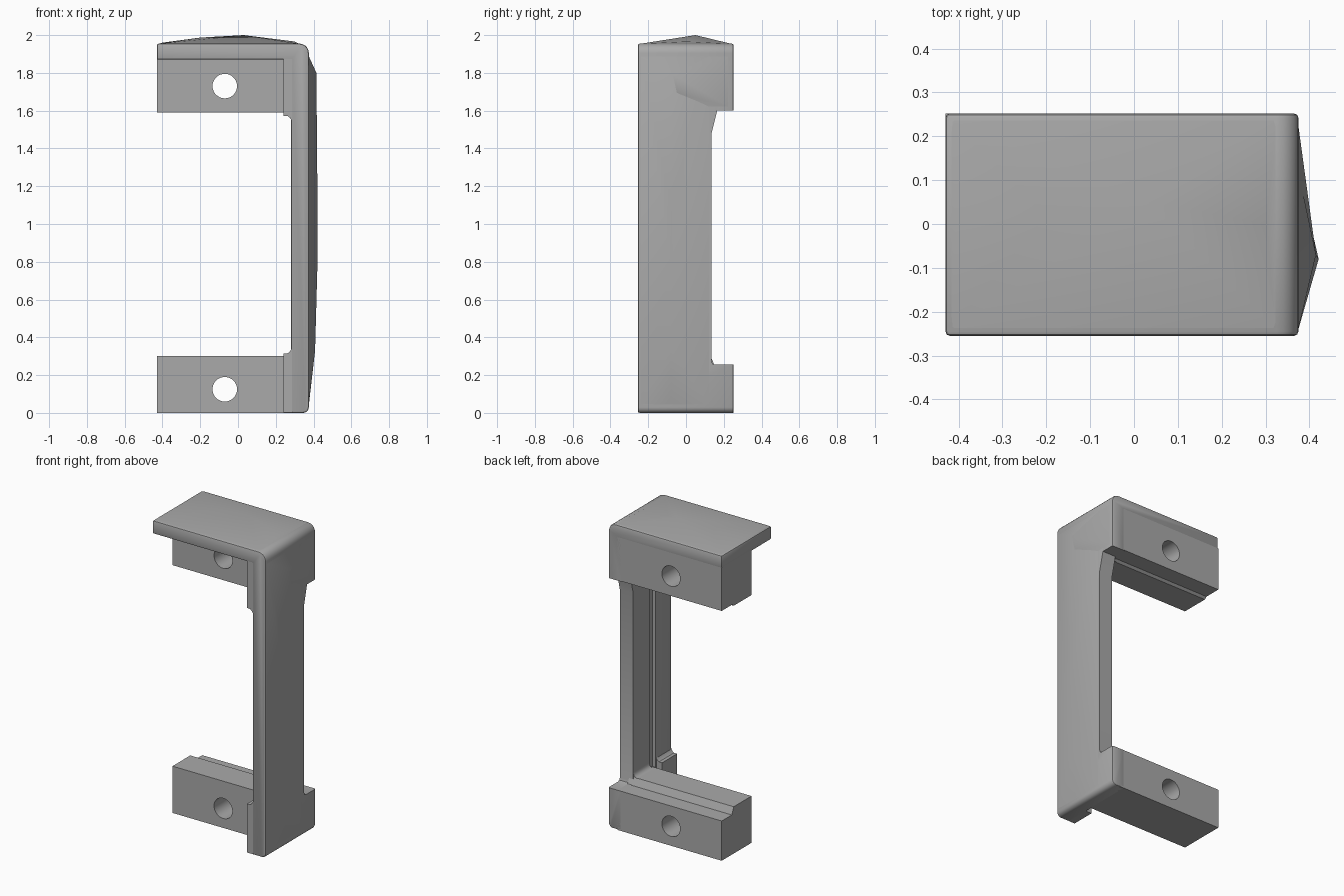
import bpy
import bmesh
import math

cube = bpy.data.objects.get("Cube")
if cube:
    bpy.data.objects.remove(cube, do_unlink=True)

GREY = (0.4, 0.4, 0.4, 1.0)
grey = bpy.data.materials.new("plain grey")
grey.use_nodes = True
grey.diffuse_color = GREY
grey.node_tree.nodes["Principled BSDF"].inputs["Base Color"].default_value = GREY


def finish(name, bm):
    bmesh.ops.recalc_face_normals(bm, faces=bm.faces)
    mesh = bpy.data.meshes.new(name)
    bm.to_mesh(mesh)
    bm.free()
    mesh.materials.append(grey)
    obj = bpy.data.objects.new(name, mesh)
    bpy.context.collection.objects.link(obj)
    return obj


def prism(name, outline, axis, low, high):
    """Extrude an outline (y, z) along x, or (x, z) along y."""
    bm = bmesh.new()

    def place(u, v, t):
        return (t, u, v) if axis == "x" else (u, t, v)

    face = bm.faces.new([bm.verts.new(place(u, v, low)) for u, v in outline])
    new = bmesh.ops.extrude_face_region(bm, geom=[face])["geom"]
    shift = place(0, 0, high - low)
    bmesh.ops.translate(bm, vec=shift, verts=[g for g in new if isinstance(g, bmesh.types.BMVert)])
    return finish(name, bm)


def hull(name, points):
    bm = bmesh.new()
    for p in points:
        bm.verts.new(p)
    bmesh.ops.convex_hull(bm, input=list(bm.verts))
    return finish(name, bm)


def activate(obj):
    bpy.ops.object.select_all(action="DESELECT")
    obj.select_set(True)
    bpy.context.view_layer.objects.active = obj


def cut(obj, cutter):
    cutter.hide_render = True
    mod = obj.modifiers.new("cut", "BOOLEAN")
    mod.operation = "DIFFERENCE"
    mod.solver = "EXACT"
    mod.object = cutter
    activate(obj)
    bpy.ops.object.modifier_apply(modifier=mod.name)
    bpy.data.objects.remove(cutter, do_unlink=True)


def smooth(obj, degrees=30):
    activate(obj)
    bpy.ops.object.shade_smooth_by_angle(angle=math.radians(degrees))


def arc(cx, cz, r, start, end, steps=5):
    angles = [math.radians(start + (end - start) * i / steps) for i in range(steps + 1)]
    return [(cx + r * math.cos(a), cz + r * math.sin(a)) for a in angles]


# L-shaped shell: top plate and side wall with rounded outer corners
outline = [(-0.43, 1.87), (0.28, 1.87), (0.28, 0)]
outline += arc(0.345, 0.03, 0.03, -90, 0)
outline += arc(0.325, 1.905, 0.05, 0, 90)
outline += [(-0.43, 1.955)]
shell = prism("shell", outline, "y", -0.255, 0.252)
bevel = shell.modifiers.new("edges", "BEVEL")
bevel.width = 0.01
bevel.segments = 2
bevel.limit_method = "ANGLE"
bevel.angle_limit = math.radians(60)
activate(shell)
bpy.ops.object.modifier_apply(modifier=bevel.name)

# Long notch in the back of the wall, and a shallow inner groove
notch = [(0.4, 0.255), (0.155, 0.255), (0.14, 0.26), (0.135, 0.275),
         (0.135, 1.48), (0.165, 1.6), (0.4, 1.6)]
cut(shell, prism("notch_cutter", notch, "x", 0.2, 0.6))
groove = [(-0.09, 0.28), (-0.03, 0.28), (-0.03, 1.62), (-0.09, 1.62)]
cut(shell, prism("groove_cutter", groove, "x", 0.2, 0.3))
smooth(shell)

# Mounting blocks, stepped on the side facing the opening, each with a bolt hole
blocks = {
    "lower_block": ([(-0.05, 0), (0.252, 0), (0.252, 0.255), (0.15, 0.255),
                     (0.13, 0.3), (-0.05, 0.3)], 0.125),
    "upper_block": ([(-0.05, 1.88), (-0.05, 1.59), (0.13, 1.59), (0.145, 1.603),
                     (0.252, 1.603), (0.252, 1.88)], 1.73),
}
for name, (section, hole_z) in blocks.items():
    block = prism(name, section, "x", -0.43, 0.31)
    circle = arc(-0.07, hole_z, 0.065, 0, 360, 32)[:-1]
    cut(block, prism("hole_cutter", circle, "y", -0.5, 0.5))
    smooth(block)

# Fillets where the blocks meet the wall
for name, z, turn in (("lower_fillet", 0.3, 1), ("upper_fillet", 1.59, -1)):
    curve = [(x, z + turn * (h - 0.3)) for x, h in arc(0.25, 0.33, 0.03, -90, 0)]
    smooth(prism(name, curve + [(0.285, z + turn * 0.03), (0.285, z), (0.25, z)],
                 "y", -0.03, 0.134))

# Thicker front lips at both ends of the wall
lower = [(0.285, 0.003), (0.24, 0.003), (0.24, 0.315), (0.262, 0.315), (0.275, 0.325), (0.285, 0.345)]
upper = [(0.285, 1.88), (0.24, 1.88), (0.24, 1.572), (0.262, 1.572), (0.275, 1.562), (0.285, 1.545)]
for name, section in (("lower_lip", lower), ("upper_lip", upper)):
    smooth(prism(name, section, "y", -0.253, -0.1))

# Softly crowned top surface
crown = [(x, y, 1.954) for x in (-0.42, 0.325) for y in (-0.243, 0.24)]
crown += [(-0.4, 0, 1.96), (-0.2, 0.02, 1.987), (0.03, 0.05, 2.0), (0.3, 0, 1.966)]
smooth(hull("top_crown", crown), 40)

# Softly crowned outer side, with a wider part at the top
side = [(0.374, y, z) for y in (-0.243, 0.125) for z in (0.04, 1.89)]
side += [(0.376, -0.08, 0.05), (0.408, -0.08, 0.33), (0.421, -0.08, 0.8),
         (0.421, -0.08, 1.1), (0.415, -0.07, 1.8)]
smooth(hull("side_crown", side), 40)
head = [(0.374, y, z) for y in (-0.243, 0.23) for z in (1.62, 1.89)]
head += [(0.415, -0.07, 1.79), (0.414, -0.07, 1.7)]
smooth(hull("side_crown_head", head), 40)
